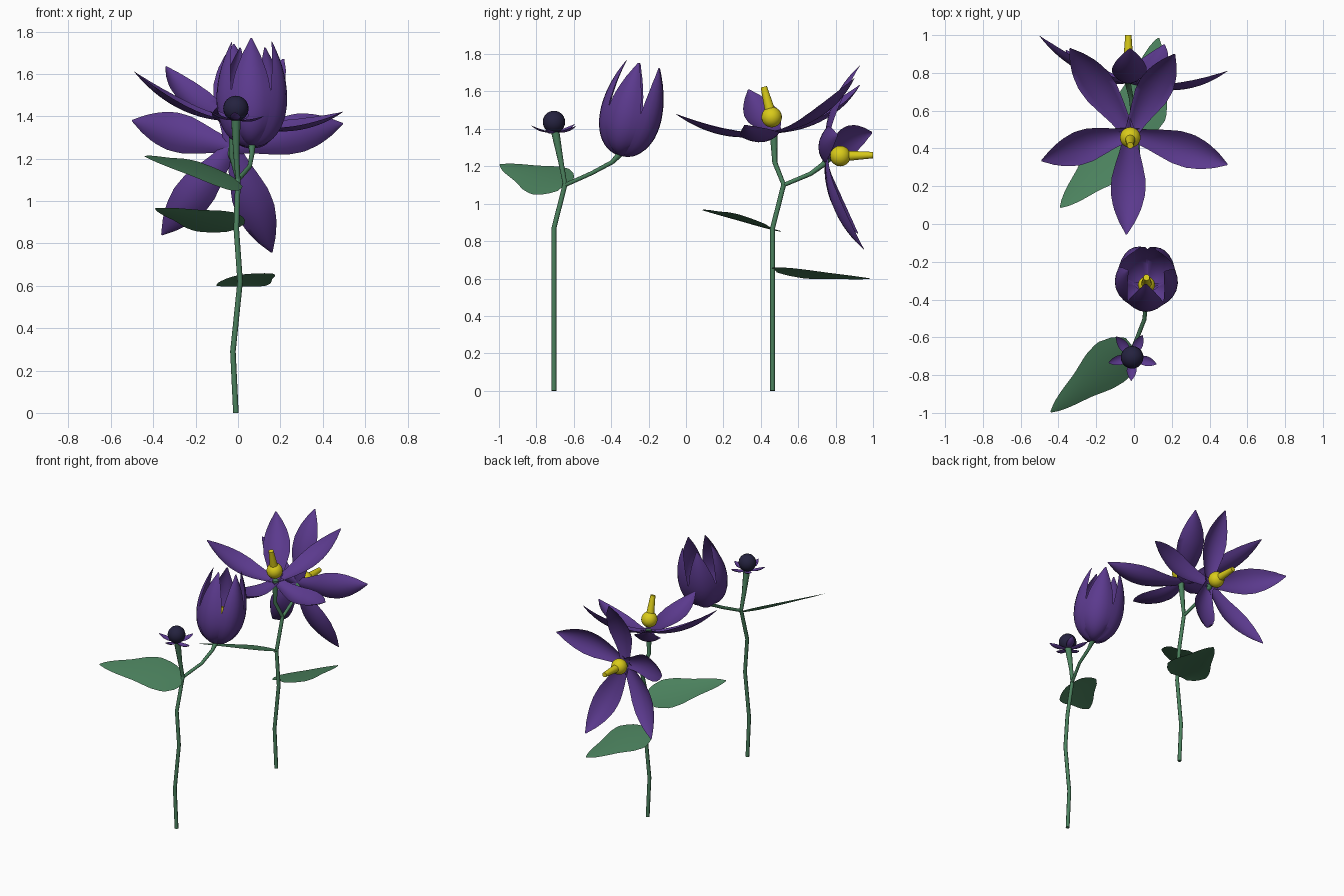
import bpy, bmesh, math
from mathutils import Vector as V

if "Cube" in bpy.data.objects:
    bpy.data.objects.remove(bpy.data.objects["Cube"])


def material(name, rgb):
    m = bpy.data.materials.new(name)
    m.diffuse_color = (*rgb, 1)
    m.use_nodes = True
    m.node_tree.nodes["Principled BSDF"].inputs["Base Color"].default_value = m.diffuse_color
    return m


PURPLE = material("petal purple", (0.105, 0.042, 0.27))
GREEN = material("leaf green", (0.07, 0.22, 0.11))
YELLOW = material("pistil yellow", (0.70, 0.60, 0.01))
DARK = material("bud dark", (0.018, 0.016, 0.05))

PETAL = [(0, .035), (.15, .05), (.3, .072), (.45, .09), (.6, .092), (.75, .075), (.88, .045), (1, .004)]
LEAF = [(0, .06), (.08, .11), (.24, .145), (.4, .13), (.6, .087), (.8, .056), (.92, .032), (1, .004)]


def finish(bm, name, mat):
    bmesh.ops.recalc_face_normals(bm, faces=bm.faces)
    me = bpy.data.meshes.new(name)
    bm.to_mesh(me)
    bm.free()
    me.materials.append(mat)
    ob = bpy.data.objects.new(name, me)
    bpy.context.collection.objects.link(ob)
    bpy.ops.object.select_all(action='DESELECT')
    bpy.context.view_layer.objects.active = ob
    ob.select_set(True)
    bpy.ops.object.shade_smooth_by_angle(angle=math.radians(45))
    return ob


def bezier(pts, t):
    while len(pts) > 1:
        pts = [a.lerp(b, t) for a, b in zip(pts, pts[1:])]
    return pts[0]


def width_at(profile, t):
    for (t0, a), (t1, b) in zip(profile, profile[1:]):
        if t <= t1:
            return a + (b - a) * (t - t0) / (t1 - t0)
    return profile[-1][1]


def blade(bm, ctrl, side, profile, scale=1, cup=0.0, thick=0.01, rows=18, cols=6):
    """Thin cupped sheet along a bezier centre line."""
    side = side.normalized()
    grid = []
    for i in range(rows + 1):
        t = i / rows
        p = bezier(ctrl, t)
        tan = bezier(ctrl, min(t + .01, 1)) - bezier(ctrl, max(t - .01, 0))
        n = tan.cross(side).normalized()
        h = width_at(profile, t) * scale
        row = []
        for j in range(cols + 1):
            u = 2 * j / cols - 1
            row.append(bm.verts.new(p + side * (u * h) + n * (cup * h * (u * u - .3))))
        grid.append(row)
    faces = [bm.faces.new((grid[i][j], grid[i][j + 1], grid[i + 1][j + 1], grid[i + 1][j]))
             for i in range(rows) for j in range(cols)]
    bmesh.ops.solidify(bm, geom=faces, thickness=thick)


def tube(name, pts, radii):
    cu = bpy.data.curves.new(name, 'CURVE')
    cu.dimensions = '3D'
    cu.bevel_depth = 1
    cu.bevel_resolution = 2
    cu.use_fill_caps = True
    sp = cu.splines.new('POLY')
    sp.points.add(len(pts) - 1)
    for q, p, r in zip(sp.points, pts, radii):
        q.co = (*p, 1)
        q.radius = r
    cu.materials.append(GREEN)
    ob = bpy.data.objects.new(name, cu)
    bpy.context.collection.objects.link(ob)


def ball(name, centre, r, mat):
    bm = bmesh.new()
    bmesh.ops.create_uvsphere(bm, u_segments=20, v_segments=12, radius=r)
    bmesh.ops.translate(bm, verts=bm.verts, vec=centre)
    finish(bm, name, mat)


def pistil(name, centre, tip, r=.055):
    ball(name + "_ball", centre, r, YELLOW)
    d = tip - centre
    bm = bmesh.new()
    bmesh.ops.create_cone(bm, cap_ends=True, segments=14, radius1=.03, radius2=.017, depth=d.length)
    bmesh.ops.transform(bm, verts=bm.verts, matrix=d.to_track_quat('Z', 'Y').to_matrix().to_4x4())
    bmesh.ops.translate(bm, verts=bm.verts, vec=(centre + tip) / 2)
    finish(bm, name + "_style", YELLOW)


def open_flower(name, base, axis, tips, scale=1, sag=.12, thick=.01):
    axis = axis.normalized()
    bm = bmesh.new()
    for tip in tips:
        tip = V(tip)
        mid = base.lerp(tip, .55) - axis * sag
        blade(bm, [base, mid, tip], axis.cross(tip - base), PETAL, scale, .4, thick)
    finish(bm, name, PURPLE)


def leaf(name, base, tip, side):
    base, tip = V(base), V(tip)
    bm = bmesh.new()
    blade(bm, [base, base.lerp(tip, .5), tip], V(side), LEAF, 1, .08, .014)
    finish(bm, name, GREEN)


# main stems
for name, y in (("front_stem", -.706), ("back_stem", .463)):
    tube(name, [(-.01, y, 0), (-.024, y, .29), (.01, y, .62), (-.008, y, .87), (0, y + .06, 1.105)], [.013] * 5)

# front plant: bud stalk, branch, bud and sepals
tube("bud_stalk", [(0, -.646, 1.1), (-.008, -.668, 1.22), (-.01, -.70, 1.39)], [.012, .015, .024])
tube("front_branch", [(0, -.646, 1.1), (.055, -.505, 1.163), (.066, -.395, 1.222), (.066, -.34, 1.28)],
     [.011, .011, .012, .02])
ball("bud", V((-.01, -.706, 1.437)), .06, DARK)
open_flower("bud_sepals", V((-.01, -.704, 1.385)), V((0, 0, 1)),
            [(-.135, -.735, 1.425), (-.015, -.83, 1.42), (.12, -.742, 1.40), (.045, -.588, 1.415), (-.095, -.595, 1.425)],
            .28, .03, .006)

# front plant: half closed flower
base = V((.066, -.345, 1.26))
axis = V((0, .25, .97)).normalized()
ex, ey = V((1, 0, 0)), axis.cross(V((1, 0, 0)))
bm = bmesh.new()
for k in range(5):
    a = math.radians(-92 + 72 * k)
    d = ex * math.cos(a) + ey * math.sin(a)
    ctrl = [base + d * .015, base + d * .16 + axis * .01, base + d * .205 + axis * .25, base + d * .1 + axis * .5]
    blade(bm, ctrl, axis.cross(d), PETAL, 1.05, .45)
finish(bm, "closed_flower_petals", PURPLE)
pistil("closed_flower_pistil", base + axis * .09, base + axis * .25, .045)

# back plant: stalks
tube("upper_stalk", [(0, .523, 1.1), (-.03, .475, 1.22), (-.02, .468, 1.39)], [.012, .014, .022])
tube("back_branch", [(0, .523, 1.1), (-.015, .666, 1.16), (-.03, .735, 1.21), (-.03, .76, 1.245)],
     [.011, .012, .015, .022])

# back plant: upward flower
c, ax = V((-.02, .458, 1.463)), V((0, -.22, .97))
open_flower("upward_flower_petals", c - ax * .085, ax,
            [(-.49, .335, 1.61), (-.04, -.055, 1.48), (.495, .315, 1.42), (.215, .90, 1.67), (-.34, .93, 1.635)])
pistil("upward_flower_pistil", c, V((-.02, .416, 1.625)))

# back plant: backward flower
c, ax = V((-.03, .825, 1.255)), V((0, 1, 0))
open_flower("backward_flower_petals", c - ax * .075, ax,
            [(-.50, .995, 1.38), (.495, .81, 1.365), (-.02, .93, 1.74), (.16, .95, .757), (-.36, .92, .84)])
pistil("backward_flower_pistil", c, V((-.03, 1.0, 1.26)))

# leaves
leaf("front_leaf", (-.01, -.645, 1.1), (-.44, -.995, 1.21), (-.08, .10, .07))
leaf("back_upper_leaf", (-.01, .463, .87), (-.39, .088, .965), (.1, -.1, .045))
leaf("back_lower_leaf", (.0, .47, .648), (.13, .985, .60), (.145, -.04, .03))
